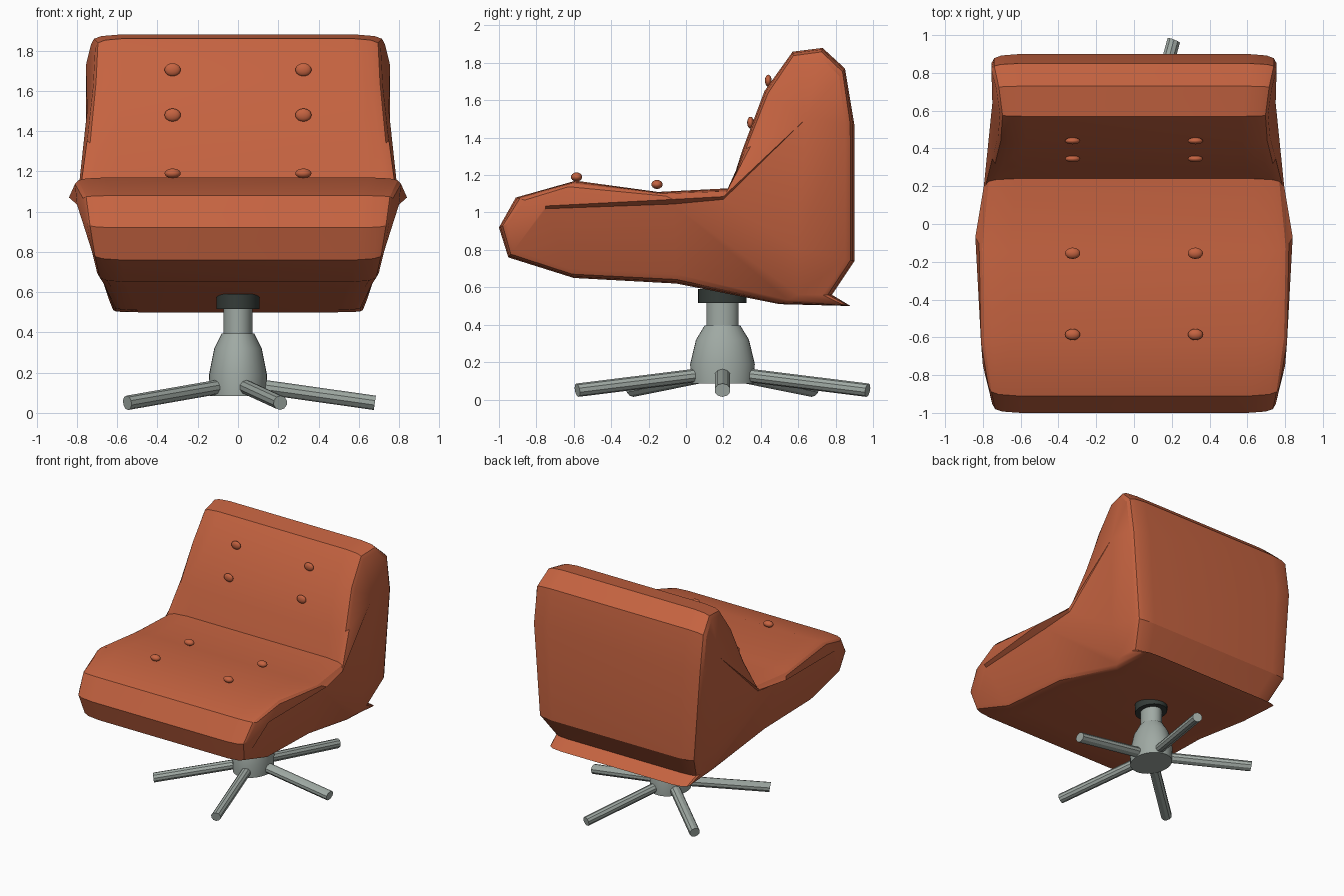
import bpy, bmesh, math
from mathutils import Vector, Matrix

if "Cube" in bpy.data.objects:
    bpy.data.objects.remove(bpy.data.objects["Cube"])


def material(name, rgb):
    m = bpy.data.materials.new(name)
    m.diffuse_color = (*rgb, 1)
    m.use_nodes = True
    m.node_tree.nodes["Principled BSDF"].inputs["Base Color"].default_value = m.diffuse_color
    return m


ORANGE = material("orange upholstery", (0.56, 0.125, 0.052))
METAL = material("grey metal", (0.35, 0.40, 0.37))
DARK = material("dark collar", (0.035, 0.045, 0.04))


def finish(bm, name, mat, angle=35):
    bmesh.ops.recalc_face_normals(bm, faces=bm.faces)
    me = bpy.data.meshes.new(name)
    bm.to_mesh(me)
    bm.free()
    ob = bpy.data.objects.new(name, me)
    bpy.context.collection.objects.link(ob)
    me.materials.append(mat)
    bpy.ops.object.select_all(action='DESELECT')
    ob.select_set(True)
    bpy.context.view_layer.objects.active = ob
    bpy.ops.object.shade_smooth_by_angle(angle=math.radians(angle))
    return ob


# Side panel points: half width, y, z (ridge under the cushion and the body below it)
SIDE = {
    "A": (0.80, -0.75, 1.035), "B": (0.84, -0.07, 1.07), "C": (0.795, 0.20, 1.085),
    "A2": (0.78, -0.75, 1.02), "B2": (0.785, -0.07, 1.045), "C2": (0.78, 0.20, 1.07),
    "D": (0.75, 0.64, 1.50), "E": (0.72, 0.60, 0.80), "F": (0.64, 0.60, 0.56),
}
# Outline of seat and back: y, z, half width, linked side point
OUTLINE = [
    (-1.00, 0.92, 0.75, "A"), (-0.91, 1.08, 0.77, "A"), (-0.59, 1.17, 0.81, "A"),
    (-0.15, 1.11, 0.82, "B"), (0.24, 1.13, 0.785, "C"), (0.30, 1.33, 0.75, "D"),
    (0.42, 1.65, 0.72, "D"), (0.57, 1.86, 0.71, "D"), (0.73, 1.88, 0.73, "D"),
    (0.85, 1.77, 0.755, "D"), (0.90, 1.47, 0.755, "D"), (0.90, 0.74, 0.70, "E"),
    (0.78, 0.56, 0.635, "F"), (0.88, 0.50, 0.62, "F"), (0.50, 0.51, 0.62, "F"),
    (-0.05, 0.62, 0.68, "B2"), (-0.60, 0.65, 0.70, "A2"), (-0.95, 0.76, 0.725, "A2"),
]
# Rounding of the outer edge: fraction of half width, inward offset
ROUND = [(0.80, 0.0), (0.93, 0.008), (0.98, 0.022), (1.0, 0.05)]


def build_shell():
    bm = bmesh.new()
    n = len(OUTLINE)
    columns = [(-f, d) for f, d in reversed(ROUND)] + ROUND
    rings = []
    for f, d in columns:
        ring = []
        for y, z, w, key in OUTLINE:
            p = Vector((y, z))
            inward = (Vector(SIDE[key][1:]) - p).normalized()
            p += inward * d
            ring.append(bm.verts.new((f * w, p.x, p.y)))
        rings.append(ring)
    # wrapped surface
    for a, b in zip(rings, rings[1:]):
        for i in range(n):
            j = (i + 1) % n
            bm.faces.new((a[i], a[j], b[j], b[i]))
    # side panels
    for sign, ring in ((-1, rings[0]), (1, rings[-1])):
        s = {k: bm.verts.new((sign * w, y, z)) for k, (w, y, z) in SIDE.items()}
        for i in range(n):
            j = (i + 1) % n
            k, m = OUTLINE[i][3], OUTLINE[j][3]
            face = [ring[i], ring[j], s[m]] + ([s[k]] if k != m else [])
            bm.faces.new(face)
        for keys in (("A", "B", "B2", "A2"), ("B", "C", "C2", "B2"), ("C", "D", "C2"),
                     ("B2", "C2", "E"), ("C2", "D", "E"), ("B2", "E", "F")):
            bm.faces.new([s[k] for k in keys])
    finish(bm, "seat_and_back", ORANGE, 28)


build_shell()

# Tufting buttons
for side, x in (("left", -0.325), ("right", 0.325)):
    for part, y, z, ry, rz in (("seat_front", -0.585, 1.19, 0.03, 0.024),
                               ("seat_rear", -0.155, 1.15, 0.03, 0.024),
                               ("back_lower", 0.345, 1.48, 0.018, 0.032),
                               ("back_upper", 0.44, 1.705, 0.018, 0.032)):
        bm = bmesh.new()
        bmesh.ops.create_uvsphere(bm, u_segments=16, v_segments=10, radius=1,
                                  matrix=Matrix.Translation((x, y, z)) @
                                  Matrix.Diagonal((0.04, ry, rz, 1)))
        finish(bm, f"button_{part}_{side}", ORANGE, 60)

# Pedestal, slightly deeper than wide
PLACE = Matrix.Translation((0, 0.195, 0)) @ Matrix.Diagonal((1, 1.2, 1, 1))


def lathe(name, profile, mat, seg=32):
    bm = bmesh.new()
    rings = [[bm.verts.new((r * math.cos(t), r * math.sin(t), z))
              for t in (2 * math.pi * k / seg for k in range(seg))] for r, z in profile]
    for a, b in zip(rings, rings[1:]):
        for i in range(seg):
            j = (i + 1) % seg
            bm.faces.new((a[i], a[j], b[j], b[i]))
    bm.faces.new(rings[0])
    bm.faces.new(rings[-1])
    bm.transform(PLACE)
    finish(bm, name, mat, 30)


lathe("hub", [(0.14, 0.085), (0.144, 0.19), (0.118, 0.32), (0.08, 0.395)], METAL)
lathe("column", [(0.072, 0.38), (0.072, 0.56)], METAL)
lathe("collar", [(0.108, 0.515), (0.108, 0.59)], DARK)

# Five sloping legs
for k in range(5):
    start, end = Vector((0.08, 0, 0.135)), Vector((0.68, 0, 0.05))
    d = end - start
    bm = bmesh.new()
    bmesh.ops.create_cone(bm, cap_ends=True, segments=10, radius1=0.036, radius2=0.036,
                          depth=d.length)
    bm.transform(PLACE @ Matrix.Rotation(k * math.tau / 5, 4, 'Z') @
                 Matrix.Translation((start + end) / 2) @
                 d.to_track_quat('Z', 'Y').to_matrix().to_4x4())
    finish(bm, f"leg_{k + 1}", METAL, 30)
